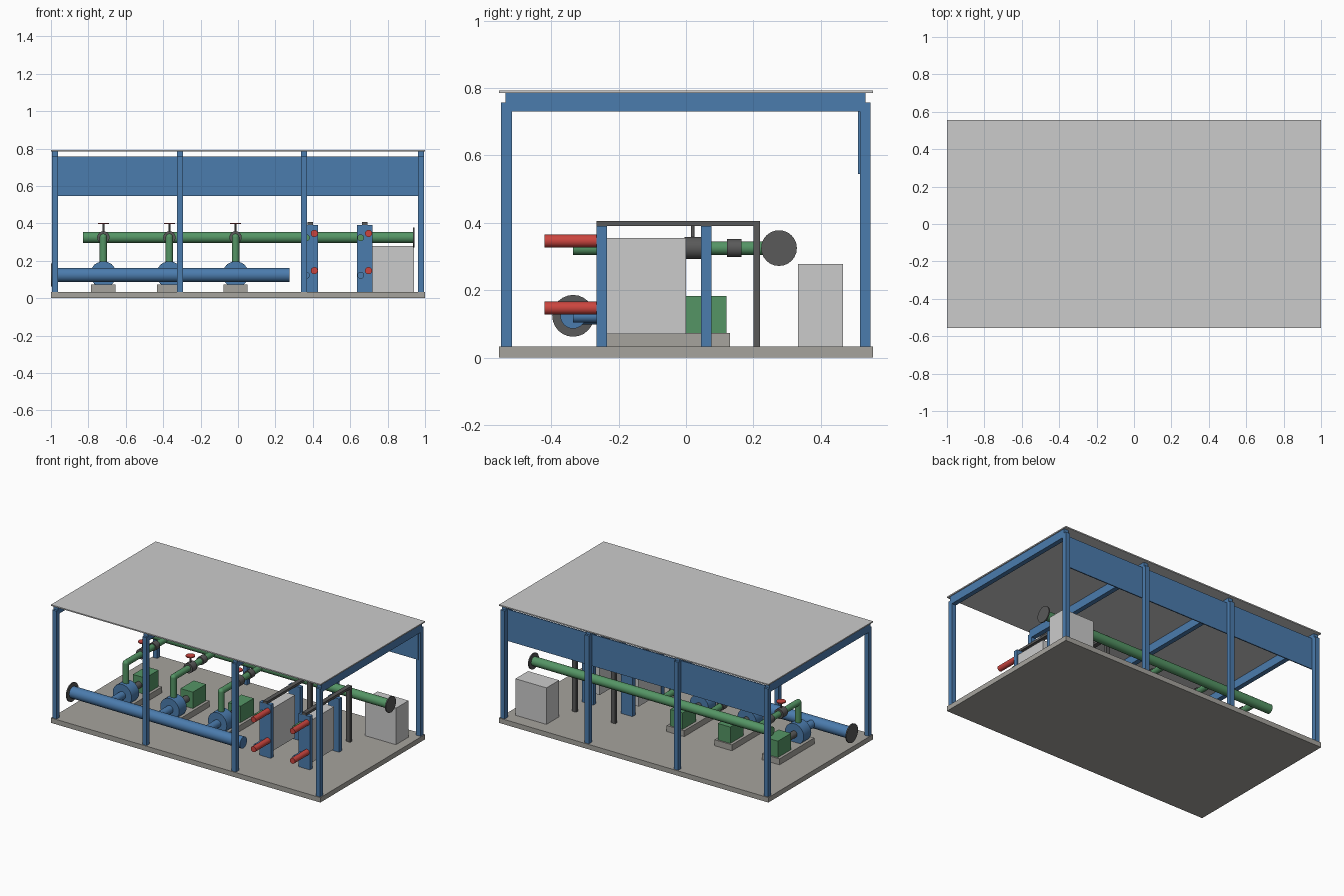
import bpy, math
from mathutils import Vector

if "Cube" in bpy.data.objects:
    bpy.data.objects.remove(bpy.data.objects["Cube"])


def material(name, rgb):
    m = bpy.data.materials.new(name)
    m.diffuse_color = (*rgb, 1)
    m.use_nodes = True
    m.node_tree.nodes["Principled BSDF"].inputs["Base Color"].default_value = m.diffuse_color
    return m


BLUE = material("blue_paint", (0.07, 0.2, 0.42))
GREEN = material("green_paint", (0.09, 0.3, 0.13))
RED = material("red_paint", (0.6, 0.06, 0.05))
DARK = material("dark_steel", (0.1, 0.1, 0.1))
CONCRETE = material("concrete", (0.38, 0.37, 0.34))


def finish(ob, name, mat):
    ob.name = name
    if mat:
        ob.data.materials.append(mat)
    return ob


def box(name, x, y, z, mat=None):
    """Box from (min, max) ranges."""
    bpy.ops.mesh.primitive_cube_add(size=1, location=[(a + b) / 2 for a, b in (x, y, z)])
    ob = bpy.context.object
    ob.scale = [b - a for a, b in (x, y, z)]
    bpy.ops.object.transform_apply(location=False, rotation=False, scale=True)
    return finish(ob, name, mat)


def rod(name, a, b, r, mat=None, sides=24):
    """Cylinder from point a to point b."""
    a, b = Vector(a), Vector(b)
    d = b - a
    bpy.ops.mesh.primitive_cylinder_add(vertices=sides, radius=r, depth=d.length, location=(a + b) / 2,
                                        rotation=d.to_track_quat('Z', 'Y').to_euler())
    bpy.ops.object.shade_smooth_by_angle(angle=math.radians(35))
    return finish(bpy.context.object, name, mat)


def around(c, half):
    return (c - half, c + half)


FLOOR = 0.033

# Floor slab, roof and rear fascia panel
box("floor_slab", (-1, 1), (-0.555, 0.555), (0, FLOOR), CONCRETE)
box("roof_sheet", (-1, 1), (-0.555, 0.555), (0.785, 0.793))
box("rear_fascia", (-0.98, 0.98), (0.51, 0.517), (0.545, 0.757), BLUE)

# Portal frames: two columns and a cross beam each
for x in (-0.978, -0.31, 0.353, 0.978):
    for side, y in (("front", -0.533), ("rear", 0.532)):
        box(side + "_column", around(x, 0.016), around(y, 0.016), (FLOOR, 0.757), BLUE)
    box("roof_beam", around(x, 0.016), (-0.535, 0.533), (0.73, 0.785), BLUE)

# Suction and discharge headers with end flanges
SY, SZ, DY, DZ = -0.335, 0.124, 0.276, 0.325
rod("suction_header", (-0.995, SY, SZ), (0.275, SY, SZ), 0.038, BLUE)
rod("suction_flange", (-1, SY, SZ), (-0.992, SY, SZ), 0.062, DARK)
rod("discharge_header", (-0.83, DY, DZ), (0.938, DY, DZ), 0.03, GREEN)
rod("discharge_flange", (0.935, DY, DZ), (0.943, DY, DZ), 0.053, DARK)


def pump_set(x):
    z, py = 0.127, -0.16
    box("pump_plinth", around(x, 0.065), (-0.24, 0.13), (FLOOR, 0.073), CONCRETE)
    rod("pump_casing", (x, -0.2, z), (x, -0.12, z), 0.07, BLUE)
    rod("suction_branch", (x, SY, SZ), (x, -0.2, SZ), 0.026, BLUE)
    rod("pump_shaft", (x, -0.12, z), (x, -0.02, z), 0.022, DARK)
    box("pump_motor", around(x, 0.046), (-0.02, 0.12), (0.073, 0.183), GREEN)
    # Riser, corner and branch to the discharge header
    rod("discharge_riser", (x, py, z + 0.05), (x, py, DZ), 0.02, GREEN)
    bpy.ops.mesh.primitive_uv_sphere_add(segments=24, ring_count=12, radius=0.02, location=(x, py, DZ))
    bpy.ops.object.shade_smooth_by_angle()
    finish(bpy.context.object, "riser_elbow", GREEN)
    rod("discharge_branch", (x, py, DZ), (x, DY, DZ), 0.02, GREEN)
    # Gate valve with handwheel, then check valve
    rod("gate_valve", (x, -0.005, DZ), (x, 0.045, DZ), 0.033, DARK)
    rod("valve_stem", (x, 0.02, DZ), (x, 0.02, 0.398), 0.005, DARK, 12)
    rod("handwheel", (x, 0.02, 0.396), (x, 0.02, 0.403), 0.029, RED)
    rod("check_valve", (x, 0.122, DZ), (x, 0.165, DZ), 0.027, DARK)


for x in (-0.72, -0.367, -0.013):
    pump_set(x)


def heat_exchanger(x):
    box("exchanger_front_plate", around(x, 0.042), (-0.265, -0.235), (FLOOR, 0.39), BLUE)
    box("exchanger_plate_pack", around(x, 0.036), (-0.235, 0.0), (0.07, 0.355))
    box("exchanger_rear_plate", around(x, 0.042), (0.045, 0.075), (FLOOR, 0.39), BLUE)
    box("exchanger_top_rail", around(x, 0.015), (-0.265, 0.22), (0.39, 0.406), DARK)
    box("exchanger_support_post", around(x, 0.015), (0.2, 0.22), (FLOOR, 0.39), DARK)
    # Hot side and cold side connections
    for z in (0.147, 0.346):
        rod("hot_connection", (x + 0.021, -0.42, z), (x + 0.021, -0.262, z), 0.019, RED)
    for z, mat in ((0.122, BLUE), (0.323, GREEN)):
        rod("cold_connection", (x - 0.021, -0.335, z), (x - 0.021, -0.262, z), 0.018, mat)


for x in (0.387, 0.677):
    heat_exchanger(x)

# Control cabinet
box("control_cabinet", (0.71, 0.94), (0.332, 0.466), (FLOOR, 0.278))
